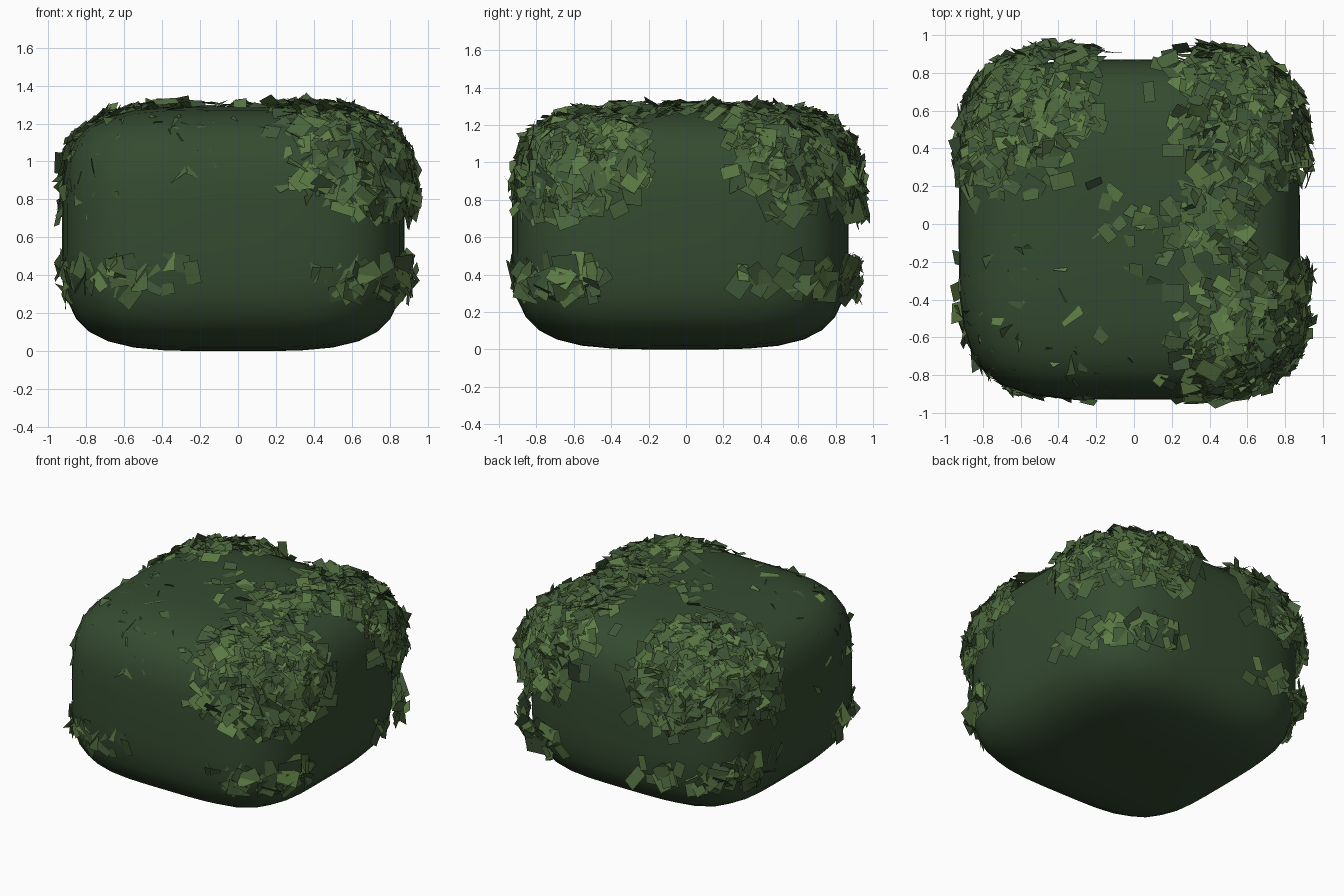
import bpy, bmesh, random
from mathutils import Vector

if "Cube" in bpy.data.objects:
    bpy.data.objects.remove(bpy.data.objects["Cube"])

random.seed(7)


def material(name, rgb):
    m = bpy.data.materials.new(name)
    m.diffuse_color = (*rgb, 1)
    m.use_nodes = True
    m.node_tree.nodes["Principled BSDF"].inputs["Base Color"].default_value = m.diffuse_color
    return m


def make_object(name, bm, mats):
    mesh = bpy.data.meshes.new(name)
    bm.to_mesh(mesh)
    bm.free()
    for m in mats:
        mesh.materials.append(m)
    ob = bpy.data.objects.new(name, mesh)
    bpy.context.collection.objects.link(ob)
    return ob


def on_shell(d, centre, half, n=4.0):
    """Point and normal of a rounded box in direction d from its centre."""
    q = Vector([abs(d[i]) / half[i] for i in range(3)])
    p = d / (sum(c ** n for c in q) ** (1 / n))
    normal = Vector([(1 if p[i] > 0 else -1) * (abs(p[i]) / half[i]) ** (n - 1) / half[i]
                     for i in range(3)])
    return p + centre, normal.normalized()


def random_direction():
    return Vector([random.gauss(0, 1) for _ in range(3)])


# Solid smooth hedge body
bm = bmesh.new()
bmesh.ops.create_cube(bm, size=2)
bmesh.ops.subdivide_edges(bm, edges=bm.edges[:], cuts=9, use_grid_fill=True)
BODY_C, BODY_H = Vector((-0.025, -0.03, 0.645)), Vector((0.903, 0.9, 0.645))
for v in bm.verts:
    d = Vector([v.co[i] * BODY_H[i] for i in range(3)])
    v.co = on_shell(d, BODY_C, BODY_H)[0]
for f in bm.faces:
    f.smooth = True
make_object("hedge_body", bm, [material("body_green", (0.035, 0.07, 0.03))])

# Leaf clumps: centre, radius, z range, count, lift, tilt
CLUMPS = {
    "front_right_upper": ((0.65, -0.62, 1.05), 0.53, (0.72, 1.4), 400, 0.0, 0.55),
    "back_right_upper": ((0.62, 0.62, 1.05), 0.55, (0.72, 1.4), 430, 0.0, 0.55),
    "back_left_upper": ((-0.65, 0.65, 1.05), 0.57, (0.72, 1.4), 430, 0.0, 0.55),
    "front_left_upper": ((-0.55, -0.6, 1.02), 0.6, (0.75, 1.4), 130, -0.03, 0.6),
    "right_bridge": ((0.45, 0.02, 1.3), 0.3, (1.1, 1.4), 70, 0.0, 0.5),
    "top_middle": ((0.05, -0.02, 1.3), 0.35, (1.2, 1.4), 22, -0.01, 0.5),
    "front_right_lower": ((0.65, -0.68, 0.36), 0.5, (0.29, 0.47), 42, 0.0, 0.5),
    "back_right_lower": ((0.68, 0.68, 0.36), 0.48, (0.29, 0.47), 42, 0.0, 0.5),
    "back_left_lower": ((-0.68, 0.68, 0.36), 0.55, (0.29, 0.47), 50, 0.0, 0.5),
    "front_left_lower": ((-0.65, -0.68, 0.36), 0.52, (0.29, 0.47), 50, 0.0, 0.5),
}
GREENS = [material("leaf_light", (0.11, 0.2, 0.06)),
          material("leaf_mid", (0.07, 0.13, 0.045)),
          material("leaf_dark", (0.05, 0.095, 0.04))]
LEAF_C, LEAF_H = Vector((0, 0.005, 0.65)), Vector((0.925, 0.925, 0.65))


def add_leaf(bm, p, normal, lift, tilt):
    n = (normal + random_direction() * tilt * 0.6).normalized()
    u = n.cross(random_direction()).normalized()
    w = n.cross(u)
    # leaves are larger low on the sides, smaller on the top
    size = (0.115 if p.z < 1.0 else 0.09) * random.uniform(0.7, 1.25)
    a, b = size * 0.58, size * random.uniform(0.3, 0.45)
    c = p + normal * (lift + random.uniform(-0.015, 0.025))
    corners = [c + u * a * s + w * b * t for s, t in ((-1, -1), (1, -1), (1, 1), (-1, 1))]
    f = bm.faces.new([bm.verts.new(k) for k in corners])
    f.material_index = random.choice((0, 1, 1, 2))


for name, (centre, radius, (z0, z1), count, lift, tilt) in CLUMPS.items():
    bm = bmesh.new()
    centre = Vector(centre)
    made = 0
    for _ in range(40000):
        if made == count:
            break
        p, n = on_shell(centre - LEAF_C + random_direction() * radius * 0.6, LEAF_C, LEAF_H)
        dist = (p - centre).length / radius
        if z0 < p.z < z1 and dist < random.uniform(0.75, 1.1):
            add_leaf(bm, p, n, lift, tilt)
            made += 1
    make_object("leaves_" + name, bm, GREENS)
